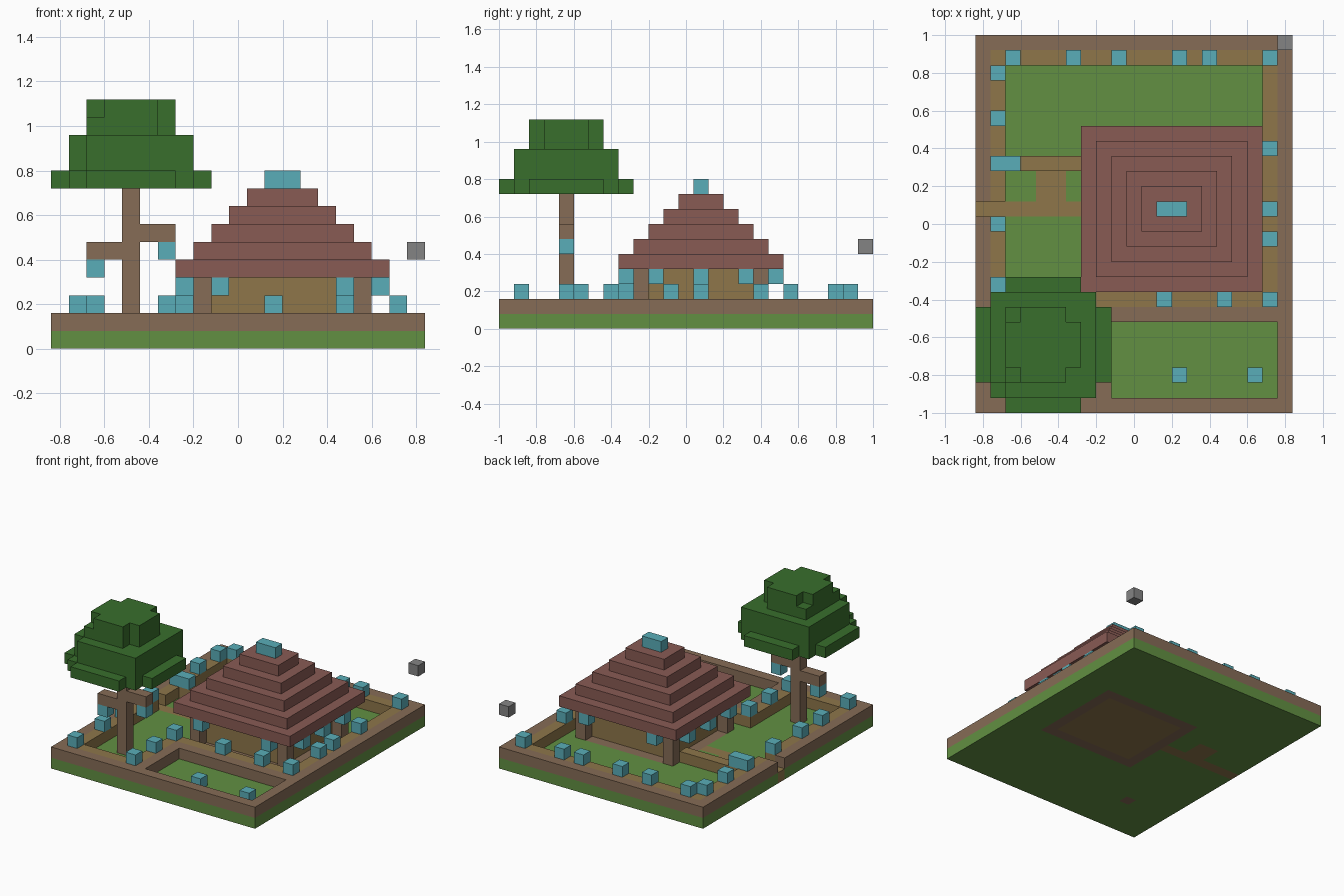
import bpy, bmesh
from mathutils import Vector

if "Cube" in bpy.data.objects:
    bpy.data.objects.remove(bpy.data.objects["Cube"], do_unlink=True)

UNIT = 0.08
ORIGIN = Vector((-0.84, -1.0, 0.0))


def linear(c):
    c /= 255
    return c / 12.92 if c <= 0.04045 else ((c + 0.055) / 1.055) ** 2.4


def material(name, *rgb):
    mat = bpy.data.materials.new(name)
    mat.use_nodes = True
    col = [linear(c) for c in rgb] + [1.0]
    mat.diffuse_color = col
    bsdf = mat.node_tree.nodes["Principled BSDF"]
    bsdf.inputs["Base Color"].default_value = col
    bsdf.inputs["Roughness"].default_value = 0.9
    return mat


grass = material("grass green", 98, 144, 66)
wood = material("wood brown", 134, 108, 86)
plank = material("plank ochre", 142, 118, 74)
tile = material("roof red", 137, 91, 84)
leaf = material("leaf green", 56, 110, 44)
glass = material("lantern teal", 90, 174, 184)
stone = material("stone grey", 132, 132, 132)

cells = {}   # grid cell -> part name
parts = {}   # part name -> material


def fill(part, mat, x, y, z):
    """Fill a block of grid cells; each range is (start, end)."""
    parts[part] = mat
    for i in range(*x):
        for j in range(*y):
            for k in range(*z):
                cells[i, j, k] = part


def clear(x, y, z):
    for i in range(*x):
        for j in range(*y):
            for k in range(*z):
                cells.pop((i, j, k), None)


def dot(part, mat, i, j, k):
    fill(part, mat, (i, i + 1), (j, j + 1), (k, k + 1))


# Lawn and raised border, with sunken garden, pond bed and gate
fill("lawn", grass, (0, 21), (0, 25), (0, 1))
fill("outer_wall", wood, (0, 21), (0, 25), (1, 2))
fill("inner_wall", plank, (1, 20), (7, 24), (1, 2))
fill("inner_wall", plank, (1, 8), (1, 7), (1, 2))
clear((2, 19), (8, 23), (1, 2))
clear((2, 7), (2, 8), (1, 2))
clear((9, 20), (1, 6), (1, 2))
clear((0, 2), (13, 14), (1, 2))

# Path and the low rail beside it
fill("path", plank, (0, 8), (13, 14), (0, 1))
fill("path", plank, (4, 6), (14, 16), (0, 1))
fill("path_rail", plank, (2, 8), (16, 17), (1, 2))

# House: porch floor, walls, corner posts, stepped roof
fill("porch", wood, (8, 18), (9, 18), (0, 1))
fill("house_walls", plank, (9, 17), (10, 17), (0, 4))
for i in (8, 17):
    for j in (9, 17):
        fill("house_posts", wood, (i, i + 1), (j, j + 1), (1, 4))
for n in range(5):
    fill("roof", tile, (7 + n, 19 - n), (8 + n, 19 - n), (4 + n, 5 + n))
fill("roof_finial", glass, (12, 14), (13, 14), (9, 10))

# Lanterns hanging under the eaves
for i in (9, 16):
    for j in (8, 18):
        dot("eave_lanterns", glass, i, j, 3)
for i in (7, 18):
    for j in (10, 13, 16):
        dot("eave_lanterns", glass, i, j, 3)

# Lanterns standing on the border
for i in (2, 6, 9, 13, 15, 19):
    dot("wall_lanterns", glass, i, 23, 2)
for j in (1, 5, 8, 12, 16, 19, 22):
    dot("wall_lanterns", glass, 1, j, 2)
dot("wall_lanterns", glass, 2, 16, 2)
for j in (7, 11, 13, 17):
    dot("wall_lanterns", glass, 19, j, 2)
for i in (7, 12, 16):
    dot("wall_lanterns", glass, i, 7, 2)
for j in (1, 4):
    dot("wall_lanterns", glass, 7, j, 2)
for i in (13, 18):
    dot("pond_lanterns", glass, i, 2, 1)

# Tree: trunk, branches, lanterns
fill("trunk", wood, (4, 5), (4, 5), (0, 9))
fill("branches", wood, (2, 4), (4, 5), (5, 6))
fill("branches", wood, (5, 7), (4, 5), (6, 7))
dot("tree_lanterns", glass, 2, 4, 4)
dot("tree_lanterns", glass, 6, 4, 5)

# Tree crown in three tiers with notched corners
fill("crown", leaf, (0, 9), (2, 7), (9, 10))
fill("crown", leaf, (2, 7), (0, 9), (9, 10))
fill("crown", leaf, (1, 8), (1, 8), (9, 12))
clear((1, 2), (1, 2), (10, 12))
fill("crown", leaf, (2, 7), (2, 7), (12, 14))
for j in (2, 6):
    clear((6, 7), (j, j + 1), (12, 14))
    clear((2, 3), (j, j + 1), (13, 14))

# Floating stone
dot("floating_stone", stone, 20, 24, 5)


def build(part, mat):
    """Make one object from the exposed faces of a part's cells."""
    bm = bmesh.new()
    for cell, owner in cells.items():
        if owner != part:
            continue
        centre = Vector(cell) + Vector((0.5, 0.5, 0.5))
        for axis in range(3):
            for sign in (-1, 1):
                n = Vector((0, 0, 0))
                n[axis] = sign
                if tuple(c + int(d) for c, d in zip(cell, n)) in cells:
                    continue
                u = Vector((0, 0, 0))
                u[(axis + 1) % 3] = 0.5
                v = n.cross(u)
                mid = centre + n * 0.5
                corners = (mid - u - v, mid + u - v, mid + u + v, mid - u + v)
                bm.faces.new([bm.verts.new(ORIGIN + p * UNIT) for p in corners])
    bmesh.ops.remove_doubles(bm, verts=bm.verts[:], dist=0.001)
    mesh = bpy.data.meshes.new(part)
    bm.to_mesh(mesh)
    bm.free()
    mesh.materials.append(mat)
    bpy.context.scene.collection.objects.link(bpy.data.objects.new(part, mesh))


for part, mat in parts.items():
    build(part, mat)
